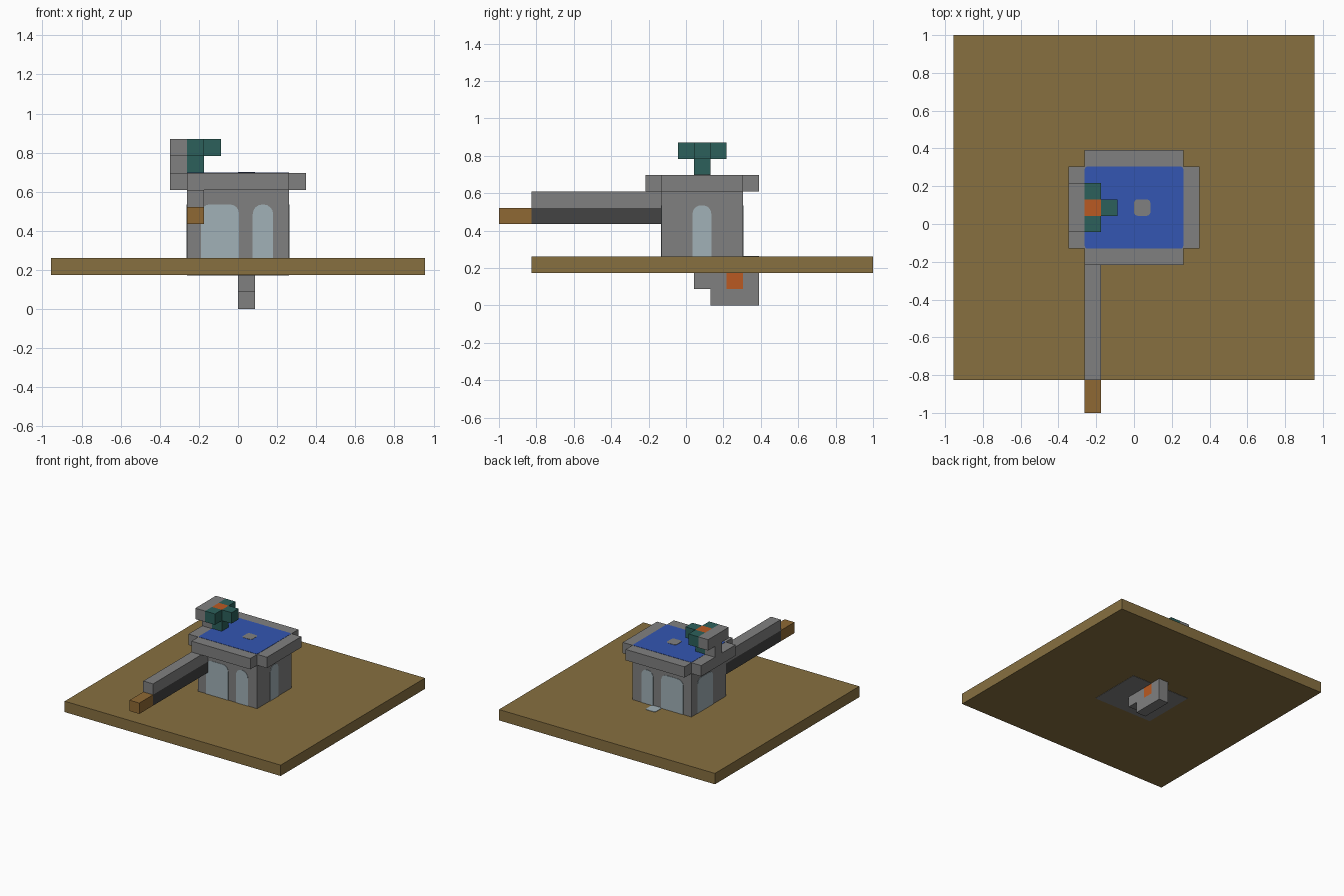
import bpy, bmesh, math
from mathutils import Matrix, Vector

cube = bpy.data.objects.get("Cube")
if cube:
    bpy.data.objects.remove(cube, do_unlink=True)

U = 2 / 23  # one block
ORIGIN = Vector((-11 * U, -1, 0))


def material(name, hex_code):
    """Flat colour from an sRGB hex string."""
    rgb = []
    for i in range(0, 6, 2):
        c = int(hex_code[i:i + 2], 16) / 255
        rgb.append(c / 12.92 if c < 0.04 else ((c + 0.055) / 1.055) ** 2.4)
    m = bpy.data.materials.new(name)
    m.use_nodes = True
    m.diffuse_color = (*rgb, 1)
    bsdf = next(n for n in m.node_tree.nodes if n.type == 'BSDF_PRINCIPLED')
    bsdf.inputs["Base Color"].default_value = (*rgb, 1)
    bsdf.inputs["Roughness"].default_value = 0.9
    return m


STONE = material("grey stone", "808080")
DARK = material("dark stone", "444444")
EARTH = material("earth brown", "877040")
WOOD = material("wood brown", "8f6934")
TEAL = material("teal", "2c605b")
BLUE = material("water blue", "3356b2")
ORANGE = material("orange", "ba5a22")
GLASS = material("pale glass", "a1b1b7")


def add(name, bm, mat):
    bmesh.ops.recalc_face_normals(bm, faces=bm.faces)
    mesh = bpy.data.meshes.new(name)
    bm.to_mesh(mesh)
    bm.free()
    mesh.materials.append(mat)
    ob = bpy.data.objects.new(name, mesh)
    bpy.context.collection.objects.link(ob)
    return ob


def block(name, mat, lo, size):
    """Box given by its low corner and size in blocks."""
    bm = bmesh.new()
    bmesh.ops.create_cube(bm, size=1)
    size = Vector(size)
    centre = ORIGIN + (Vector(lo) + size / 2) * U
    bm.transform(Matrix.Translation(centre) @ Matrix.Diagonal((*(size * U), 1)))
    return add(name, bm, mat)


def plate(name, mat, a0, a1, b0, b1, r_low, r_high, frame, thick=0.003):
    """Thin rounded panel; frame maps its (a, b, out) axes into place."""
    bm = bmesh.new()
    points = []
    corners = ((a0, b0, 1, 1, r_low), (a1, b0, -1, 1, r_low),
               (a1, b1, -1, -1, r_high), (a0, b1, 1, -1, r_high))
    for k, (a, b, sa, sb, r) in enumerate(corners):
        steps = 5 if r else 1
        for s in range(steps):
            t = math.pi + k * math.pi / 2 + s / max(steps - 1, 1) * math.pi / 2
            points.append((a + sa * r + r * math.cos(t), b + sb * r + r * math.sin(t)))
    rings = [[bm.verts.new((a, b, h)) for a, b in points] for h in (-thick / 2, thick)]
    bm.faces.new(rings[0][::-1])
    bm.faces.new(rings[1])
    for i in range(len(points)):
        j = (i + 1) % len(points)
        bm.faces.new((rings[0][i], rings[0][j], rings[1][j], rings[1][i]))
    bm.transform(frame)
    return add(name, bm, mat)


def wall_frame(axis, offset, sign):
    """Panel axes: along the wall, up, outward."""
    if axis == "y":
        cols = ((1, 0, 0), (0, 0, 1), (0, sign, 0), (0, offset, 0))
    else:
        cols = ((0, 1, 0), (0, 0, 1), (sign, 0, 0), (offset, 0, 0))
    m = Matrix.Identity(4)
    for i, col in enumerate(cols):
        m.col[i][:3] = col
    return m


# Ground
block("ground_slab", EARTH, (0, 2, 2), (22, 21, 1))

# Tower with its foundation showing underneath
block("tower_walls", STONE, (8, 10, 1.975), (6, 5, 6.025))

# Overhanging rim without corners
for side, lo, size in (("front", (8, 9, 7), (6, 1, 1)), ("back", (8, 15, 7), (6, 1, 1)),
                       ("right", (7, 10, 7), (1, 5, 1)), ("left", (14, 10, 7), (1, 5, 1))):
    block(side + "_rim", STONE, lo, size)

# Roof pool and its central stone
pool = Matrix.Translation((0, 0, 8 * U))
plate("roof_pool", BLUE, -3 * U, 3 * U, -1.5 * U, 3.5 * U, 0.015, 0.015, pool, 0.002)
plate("pool_stone", STONE, 0, U, U / 2, 1.5 * U, 0.02, 0.02, pool, 0.004)

# Arched windows
base, top = 3 * U, 0.535
front, back = wall_frame("y", -1.5 * U, -1), wall_frame("y", 3.5 * U, 1)
for side, frame in (("front", front), ("back", back)):
    plate(side + "_wide_window", GLASS, -0.19, 0.005, base, top, 0, 0.045, frame)
    plate(side + "_narrow_window", GLASS, 0.075, 0.18, base, top, 0, 0.05, frame)
plate("left_window", GLASS, 0.035, 0.135, base, top, 0, 0.045, wall_frame("x", 3 * U, 1))
plate("right_window", GLASS, 0.035, 0.23, base, top, 0, 0.045, wall_frame("x", -3 * U, -1))

# Pale patch on the ground behind the tower
plate("ground_patch", GLASS, 0, U, 3.5 * U, 4.5 * U, 0.015, 0.015,
      Matrix.Translation((0, 0, 3 * U)))

# Long arm
block("arm_top", STONE, (8, 2, 6), (1, 8, 1))
block("arm_underside", DARK, (8, 2, 5), (1, 8, 1))
block("arm_tip", WOOD, (8, 0, 5), (1, 2, 1))

# Rooftop head piece
block("head_post", STONE, (7, 12, 8), (1, 1, 1))
block("head_back", STONE, (7, 11, 9), (1, 3, 1))
block("head_stem", TEAL, (8, 12, 8), (1, 1, 1))
block("head_core", ORANGE, (8, 12, 9), (1, 1, 1))
for name, lo in (("front", (8, 11, 9)), ("back", (8, 13, 9)), ("left", (9, 12, 9))):
    block("head_" + name + "_arm", TEAL, lo, (1, 1, 1))

# Hanging piece below the ground
block("hanger_base", STONE, (11, 13, 0), (1, 3, 1))
block("hanger_front", STONE, (11, 12, 1), (1, 2, 1))
block("hanger_core", ORANGE, (11, 14, 1), (1, 1, 1))
block("hanger_back", STONE, (11, 15, 1), (1, 1, 1))
